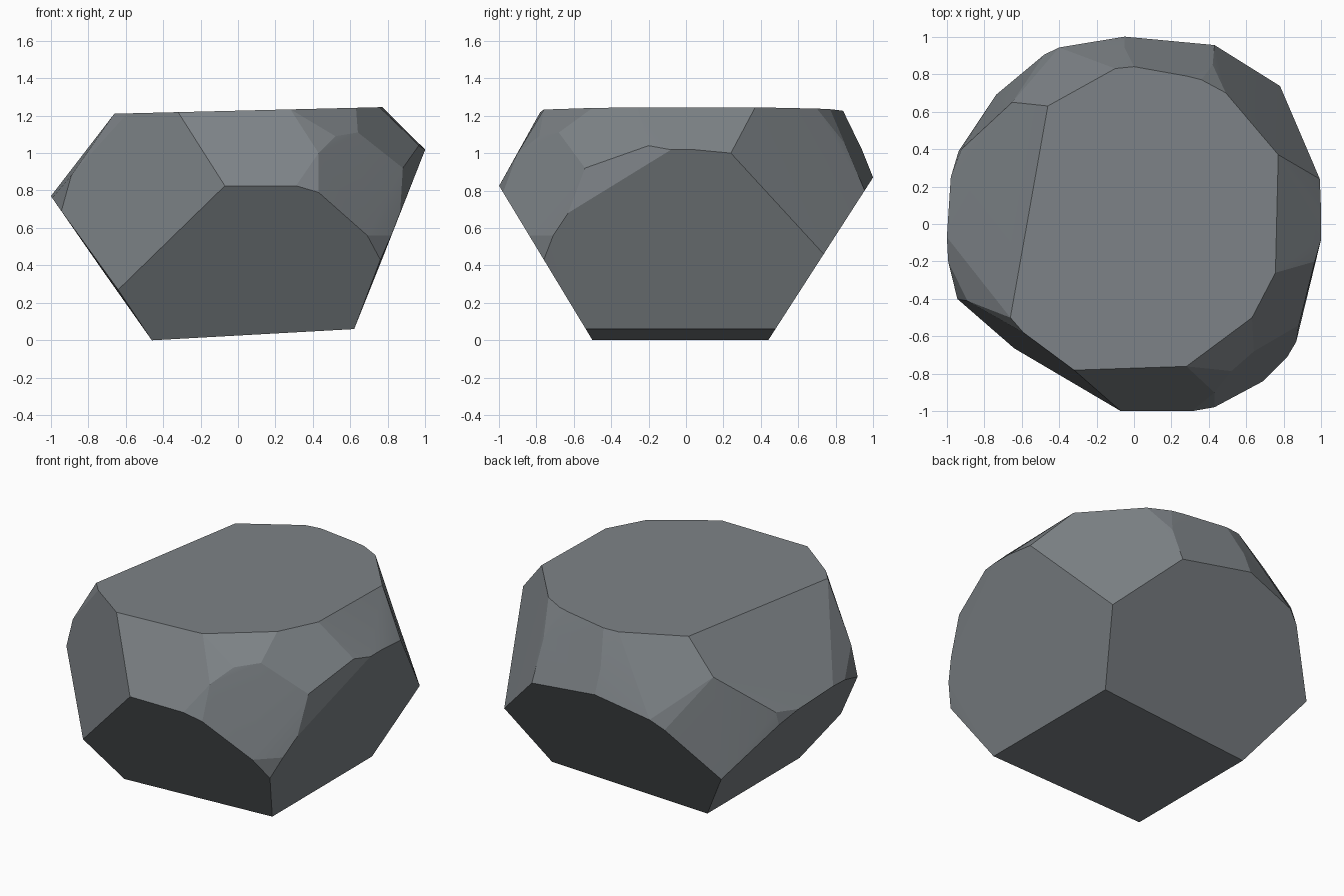
import bpy, bmesh, math

if "Cube" in bpy.data.objects:
    bpy.data.objects.remove(bpy.data.objects["Cube"])

# The boulder is one convex block: each big flat face is a plane, and its
# corners are given by two coordinates, with the third read from the plane.
def cap(x, y):
    return (x, y, 1.226 + 0.0245 * x)

def front(x, z):
    return (x, -0.5 - 0.605 * z, z)

def back(x, z):
    return (x, 0.44 + 0.644 * z, z)

def right(y, z):
    return (0.62 + 0.396 * (z - 0.06), y, z)

def left(y, z):
    return (-0.46 - 0.70 * z, y, z)

points = []

# flat top
points += [cap(*p) for p in (
    (-0.46, 0.63), (-0.1, 0.83), (0, 0.84), (0.28, 0.79), (0.36, 0.77),
    (0.49, 0.70), (0.77, 0.37), (0.755, -0.26), (0.63, -0.5),
    (0.28, -0.76), (-0.32, -0.78), (-0.59, -0.58), (-0.66, -0.5))]

# undercut front and back
points += [front(*p) for p in (
    (-0.46, 0), (0.62, 0.06), (0.76, 0.43), (0.69, 0.56), (0.43, 0.79),
    (0.31, 0.825), (-0.07, 0.825), (-0.64, 0.27))]
points += [back(*p) for p in (
    (-0.46, 0), (0.62, 0.06), (0.78, 0.46), (0.43, 0.80), (-0.05, 0.87),
    (-0.13, 0.85), (-0.40, 0.78), (-0.48, 0.72), (-0.735, 0.39))]

# undercut sides
points += [right(*p) for p in (
    (0.24, 1.0), (0.05, 1.018), (-0.08, 1.018), (-0.63, 0.68), (-0.71, 0.56))]
points += [left(*p) for p in (
    (-0.40, 0.69), (-0.2, 0.76), (-0.07, 0.77), (0.25, 0.74), (0.39, 0.68))]

# chipped shoulders between the sides and the top
points += [
    (0.88, -0.54, 0.92), (0.965, -0.2, 1.04), (0.64, -0.68, 1.11),
    (0.52, -0.785, 1.09), (0.43, -0.90, 1.0), (-0.65, 0.65, 1.01),
    (-0.92, 0.4, 0.76), (-0.89, -0.41, 0.88), (-0.05, 0.94, 1.02),
    (0.42, 0.85, 1.05)]

bm = bmesh.new()
for p in points:
    bm.verts.new(p)
hull = bmesh.ops.convex_hull(bm, input=bm.verts)
loose = [v for v in bm.verts if not v.link_faces]
bmesh.ops.delete(bm, geom=loose, context='VERTS')
# merge nearly coplanar triangles into clean facets
bmesh.ops.dissolve_limit(bm, angle_limit=math.radians(3),
                         verts=bm.verts, edges=bm.edges)
bmesh.ops.recalc_face_normals(bm, faces=bm.faces)

mesh = bpy.data.meshes.new("boulder")
bm.to_mesh(mesh)
bm.free()
boulder = bpy.data.objects.new("boulder", mesh)
bpy.context.collection.objects.link(boulder)

# one grey stone colour
stone = bpy.data.materials.new("grey stone")
stone.diffuse_color = (0.205, 0.225, 0.24, 1)
stone.use_nodes = True
stone.node_tree.nodes["Principled BSDF"].inputs["Base Color"].default_value = stone.diffuse_color
mesh.materials.append(stone)

# soften only the faint chips
bpy.context.view_layer.objects.active = boulder
boulder.select_set(True)
bpy.ops.object.shade_smooth_by_angle(angle=math.radians(12))
